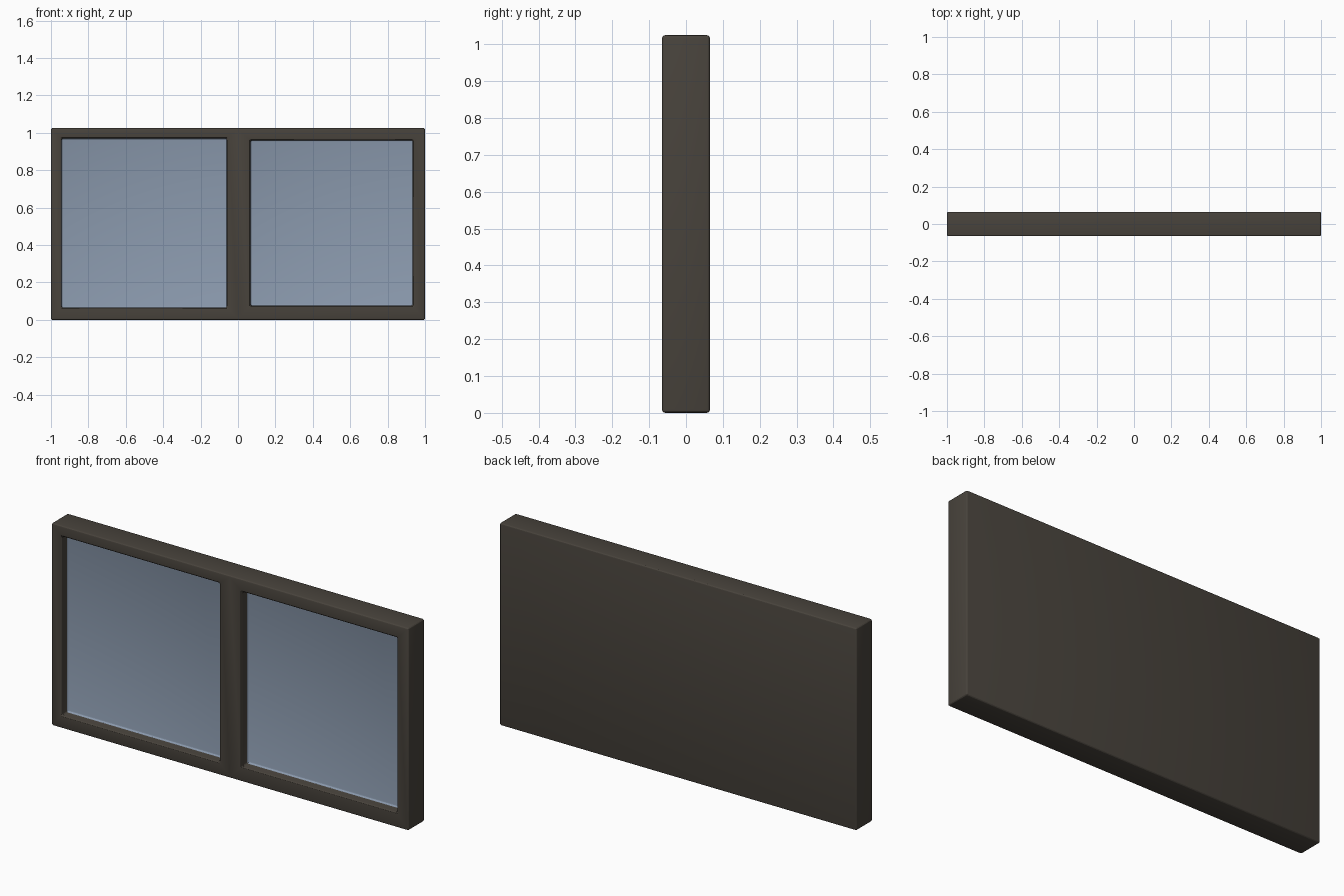
import bpy, bmesh, math
from mathutils import Vector

if "Cube" in bpy.data.objects:
    bpy.data.objects.remove(bpy.data.objects["Cube"], do_unlink=True)

WIDTH, DEPTH, HEIGHT = 2.0, 0.13, 1.025
RECESS, BEVEL = 0.052, 0.009
FRONT = -DEPTH / 2
# Openings as x min, x max, z min, z max
OPENINGS = [(-0.943, -0.06, 0.065, 0.97), (0.067, 0.934, 0.076, 0.96)]


def flat_material(name, color):
    mat = bpy.data.materials.new(name)
    mat.use_nodes = True
    mat.diffuse_color = color
    mat.node_tree.nodes["Principled BSDF"].inputs["Base Color"].default_value = color
    return mat


# Solid casing, split down the middle
bm = bmesh.new()
bmesh.ops.create_cube(bm, size=1)
bmesh.ops.scale(bm, vec=(WIDTH, DEPTH, HEIGHT), verts=bm.verts)
bmesh.ops.translate(bm, vec=(0, 0, HEIGHT / 2), verts=bm.verts)
bmesh.ops.bisect_plane(bm, geom=bm.verts[:] + bm.edges[:] + bm.faces[:],
                       plane_co=(0, 0, 0), plane_no=(1, 0, 0))
bm.normal_update()

# Recess one window pane into each half of the front
halves = sorted((f for f in bm.faces if f.normal.y < -0.9),
                key=lambda f: f.calc_center_median().x)
for face, (x0, x1, z0, z1) in zip(halves, OPENINGS):
    bmesh.ops.inset_individual(bm, faces=[face], thickness=0.05)
    center = face.calc_center_median()
    for v in face.verts:
        v.co.x = x0 if v.co.x < center.x else x1
        v.co.z = z0 if v.co.z < center.z else z1
    inner = bmesh.ops.extrude_discrete_faces(bm, faces=[face])["faces"][0]
    bmesh.ops.translate(bm, vec=Vector((0, RECESS, 0)), verts=inner.verts)

# Round every sharp edge
bm.normal_update()
sharp = [e for e in bm.edges if e.calc_face_angle(0) > math.radians(30)]
bmesh.ops.bevel(bm, geom=sharp, offset=BEVEL, segments=3, profile=0.5,
                affect='EDGES', clamp_overlap=True)
bmesh.ops.recalc_face_normals(bm, faces=bm.faces)

# Glass covers the recess floors and their rounded rims
for f in bm.faces:
    c = f.calc_center_median()
    inside = any(x0 < c.x < x1 and z0 < c.z < z1 for x0, x1, z0, z1 in OPENINGS)
    in_recess = FRONT + RECESS - BEVEL < c.y < FRONT + RECESS + BEVEL
    f.material_index = int(inside and in_recess)

mesh = bpy.data.meshes.new("window_frame")
bm.to_mesh(mesh)
bm.free()
mesh.materials.append(flat_material("dark_bronze", (0.065, 0.056, 0.045, 1)))
mesh.materials.append(flat_material("blue_grey_glass", (0.262, 0.328, 0.429, 1)))
frame = bpy.data.objects.new("window_frame", mesh)
bpy.context.collection.objects.link(frame)

bpy.ops.object.select_all(action='DESELECT')
frame.select_set(True)
bpy.context.view_layer.objects.active = frame
bpy.ops.object.shade_smooth_by_angle(angle=math.radians(20))
